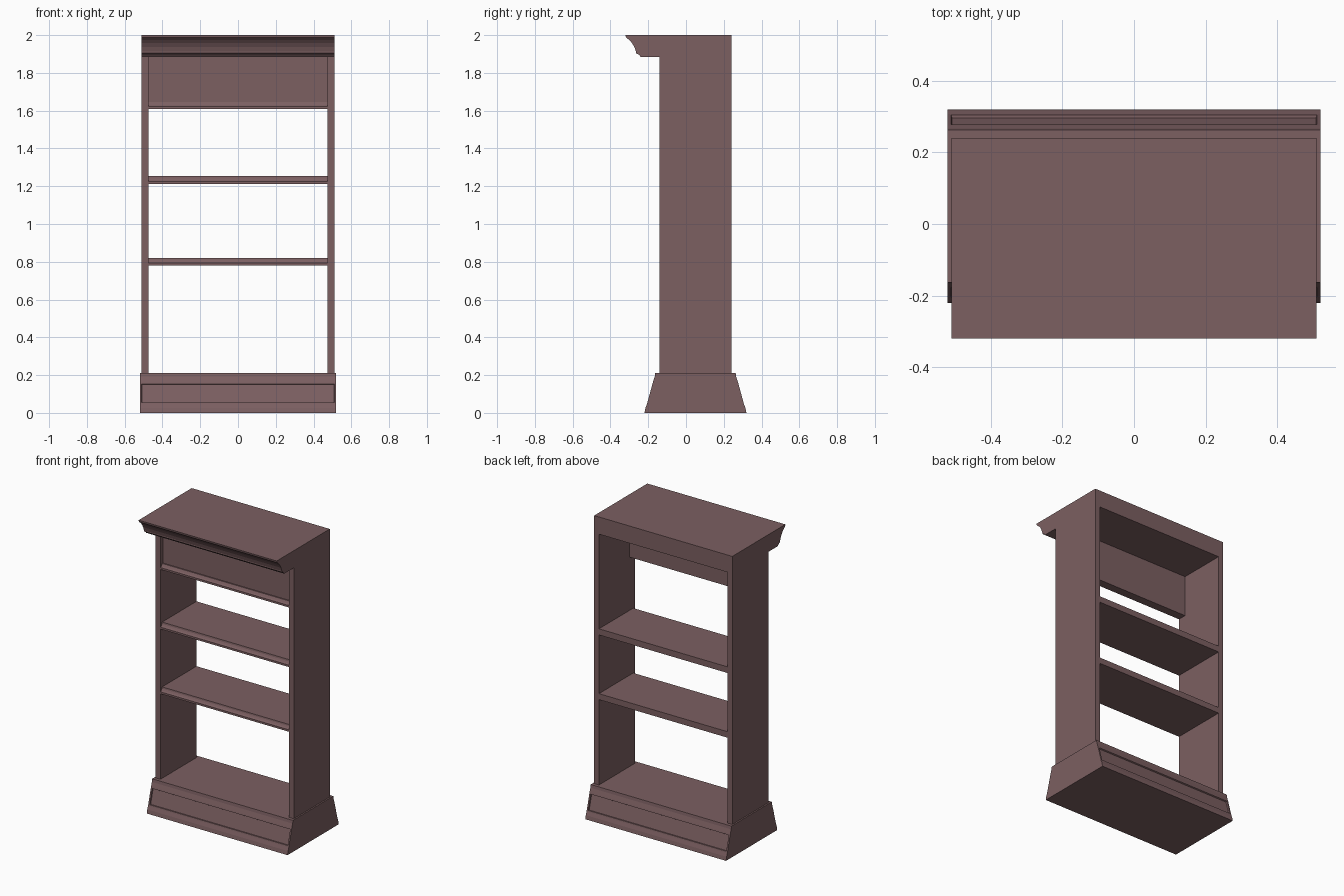
import bpy, bmesh

if "Cube" in bpy.data.objects:
    bpy.data.objects.remove(bpy.data.objects["Cube"])

wood = bpy.data.materials.new("dark_wood")
wood.diffuse_color = (0.2, 0.115, 0.12, 1)
wood.use_nodes = True
wood.node_tree.nodes["Principled BSDF"].inputs["Base Color"].default_value = wood.diffuse_color


def extrude_profile(name, pts, x0, x1, panels=()):
    """Extrude a (y, z) outline along x; edges listed in panels get a sunk panel."""
    bm = bmesh.new()
    a = [bm.verts.new((x0, y, z)) for y, z in pts]
    b = [bm.verts.new((x1, y, z)) for y, z in pts]
    bm.faces.new(a)
    bm.faces.new(b[::-1])
    n = len(pts)
    strips = []
    for i in range(n):
        j = (i + 1) % n
        strips.append(bm.faces.new((a[i], b[i], b[j], a[j])))
    bmesh.ops.recalc_face_normals(bm, faces=bm.faces)
    sunk = [strips[i] for i in panels]
    if sunk:
        bmesh.ops.inset_individual(bm, faces=sunk, thickness=0.014)
        bmesh.ops.inset_individual(bm, faces=sunk, thickness=0.003, depth=-0.008)
    me = bpy.data.meshes.new(name)
    bm.to_mesh(me)
    bm.free()
    me.materials.append(wood)
    ob = bpy.data.objects.new(name, me)
    bpy.context.collection.objects.link(ob)
    return ob


def rect(y0, y1, z0, z1):
    return [(y0, z0), (y1, z0), (y1, z1), (y0, z1)]


OUT, INN = 0.51, 0.475          # outer and inner half widths
FRONT, BACK = -0.14, 0.24       # case depth
BASE_TOP, TOP_UNDER = 0.21, 1.885

# Flared plinth, mirrored front to back, with a sunk panel on both slopes
MID = 0.05
half = [(0.27, 0.0), (0.265, 0.025), (0.257, 0.046), (0.225, 0.163),
        (0.216, 0.19), (0.213, BASE_TOP)]
outline = [(MID + d, z) for d, z in half] + [(MID - d, z) for d, z in half[::-1]]
extrude_profile("plinth", outline, -0.52, 0.52, panels=(2, 8))

# Side uprights
for side, x0, x1 in (("left", -OUT, -INN), ("right", INN, OUT)):
    extrude_profile(side + "_upright", rect(FRONT, BACK, BASE_TOP, TOP_UNDER), x0, x1)

# Top slab with crown moulding along its front edge
crown = [(BACK, 2.0), (-0.32, 2.0), (-0.318, 1.988), (-0.300, 1.974),
         (-0.285, 1.957), (-0.273, 1.936), (-0.265, 1.912), (-0.265, 1.904),
         (-0.255, 1.900), (-0.245, 1.892), (-0.240, TOP_UNDER), (BACK, TOP_UNDER)]
extrude_profile("crown_top", crown, -OUT, OUT)


def nosing(z0, z1):
    """Moulded front edge, wider at the bottom."""
    return [(-0.138, z0), (-0.138, z0 + 0.013), (-0.130, z0 + 0.020),
            (-0.124, z0 + 0.030), (-0.122, z1)]


# Shelves with moulded front edges
for name, z0, z1 in (("lower_shelf", 0.78, 0.82), ("upper_shelf", 1.212, 1.253)):
    extrude_profile(name, nosing(z0, z1) + [(BACK, z1), (BACK, z0)], -INN, INN)

# Frieze board under the crown, with the same moulding at its lower edge
extrude_profile("frieze_board", nosing(1.61, 1.645) +
                [(-0.115, 1.645), (-0.115, TOP_UNDER), (-0.08, TOP_UNDER), (-0.08, 1.61)],
                -INN, INN)
